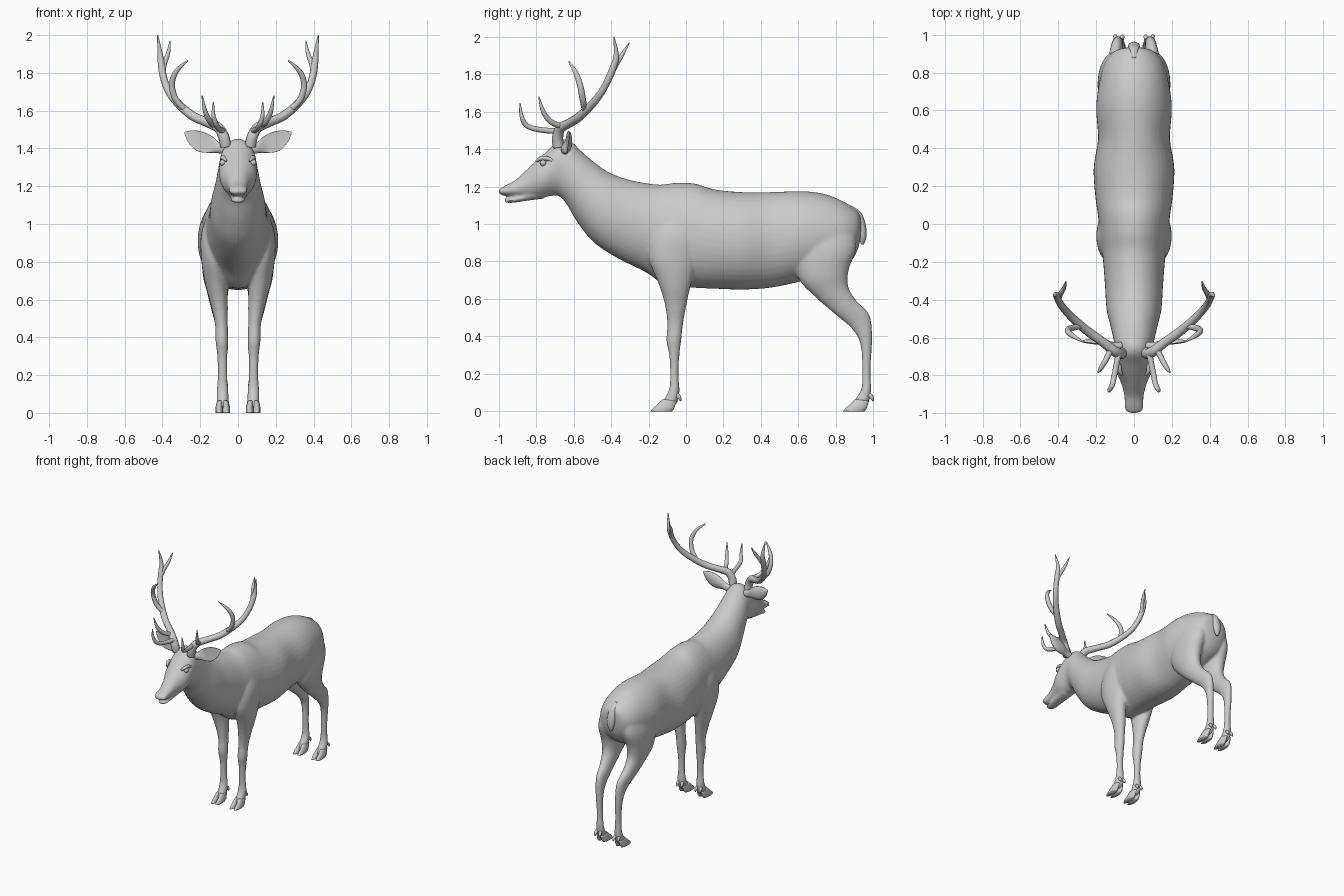
import bpy, bmesh, math
from mathutils import Vector

mat = bpy.data.materials.new("plain grey")
mat.diffuse_color = (0.6, 0.6, 0.6, 1)


def catmull(rows, steps):
    """Smoothly resample a list of equal-length number rows."""
    out = []
    for i in range(len(rows) - 1):
        p0, p1 = rows[max(i - 1, 0)], rows[i]
        p2, p3 = rows[i + 1], rows[min(i + 2, len(rows) - 1)]
        for s in range(steps):
            t = s / steps
            out.append([0.5 * (2 * b + (c - a) * t + (2 * a - 5 * b + 4 * c - d) * t * t
                        + (3 * b - a - 3 * c + d) * t ** 3) for a, b, c, d in zip(p0, p1, p2, p3)])
    return out + [list(rows[-1])]


def skin(name, rings):
    """Mesh object from closed rings of points, capped at both ends."""
    bm = bmesh.new()
    vr = [[bm.verts.new(p) for p in ring] for ring in rings]
    n = len(vr[0])
    for a, b in zip(vr, vr[1:]):
        for k in range(n):
            bm.faces.new((a[k], a[(k + 1) % n], b[(k + 1) % n], b[k]))
    bm.faces.new(vr[0])
    bm.faces.new(vr[-1])
    bmesh.ops.recalc_face_normals(bm, faces=bm.faces)
    me = bpy.data.meshes.new(name)
    bm.to_mesh(me)
    bm.free()
    me.materials.append(mat)
    ob = bpy.data.objects.new(name, me)
    bpy.context.collection.objects.link(ob)
    for p in me.polygons:
        p.use_smooth = True
    return ob


def loft(name, rows, side=1, n=24, steps=4):
    """Rows: y, z of one edge, y, z of the other edge, x centre, half width."""
    rings = []
    for ya, za, yb, zb, x, w in catmull(rows, steps):
        ring = []
        for k in range(n):
            c, s = math.cos(math.tau * k / n), math.sin(math.tau * k / n)
            ring.append((side * x + w * s, (ya + yb) / 2 + (ya - yb) / 2 * c,
                         (za + zb) / 2 + (za - zb) / 2 * c))
        rings.append(ring)
    return skin(name, rings)


def tube(name, rows, side=1, n=10, steps=5):
    """Rows: x, y, z, radius along a curved path."""
    pts = catmull(rows, steps)
    rings = []
    for i, p in enumerate(pts):
        d = Vector(pts[min(i + 1, len(pts) - 1)][:3]) - Vector(pts[max(i - 1, 0)][:3])
        u = d.cross(Vector((0.9, 0.1, -0.4))).normalized()
        v = d.cross(u).normalized()
        ring = []
        for k in range(n):
            a = math.tau * k / n
            q = Vector(p[:3]) + (u * math.cos(a) + v * math.sin(a)) * p[3]
            ring.append((q.x * side, q.y, q.z))
        rings.append(ring)
    return skin(name, rings)


# Torso, neck and head: top edge, bottom edge, centre, half width
trunk = [
    (.935, 1.03, .935, .95, 0, .02), (.915, 1.07, .915, .86, 0, .10),
    (.84, 1.12, .86, .78, 0, .155), (.74, 1.16, .74, .72, 0, .185),
    (.62, 1.175, .60, .69, 0, .20), (.45, 1.17, .45, .66, 0, .19),
    (.30, 1.17, .30, .65, 0, .213), (.15, 1.185, .15, .655, 0, .205),
    (.05, 1.215, .03, .66, 0, .19), (-.05, 1.22, -.10, .665, 0, .18),
    (-.15, 1.21, -.21, .74, 0, .165), (-.30, 1.235, -.36, .815, 0, .153),
    (-.41, 1.275, -.49, .90, 0, .145), (-.49, 1.33, -.58, 1.01, 0, .125),
    (-.56, 1.39, -.64, 1.11, 0, .11), (-.62, 1.445, -.68, 1.15, 0, .10),
    (-.68, 1.445, -.71, 1.15, 0, .10), (-.74, 1.39, -.75, 1.145, 0, .10),
    (-.79, 1.345, -.79, 1.14, 0, .09), (-.85, 1.29, -.84, 1.14, 0, .066),
    (-.91, 1.235, -.91, 1.145, 0, .051), (-.965, 1.205, -.965, 1.15, 0, .05),
    (-.99, 1.19, -.99, 1.157, 0, .04), (-1.0, 1.178, -1.0, 1.165, 0, .015)]
jaw = [(-.74, 1.20, -.76, 1.135, 0, .05), (-.84, 1.17, -.84, 1.125, 0, .045),
       (-.91, 1.145, -.91, 1.115, 0, .038), (-.95, 1.138, -.95, 1.112, 0, .035),
       (-.97, 1.13, -.97, 1.118, 0, .015)]
# Legs: front edge, back edge, centre, half width
fore = [(-.14, 1.08, .05, 1.08, .10, .05), (-.19, .95, .08, .95, .12, .075),
        (-.20, .82, .06, .80, .125, .07), (-.15, .69, .025, .67, .115, .058),
        (-.115, .58, .005, .58, .10, .046), (-.10, .47, -.015, .47, .088, .034),
        (-.105, .38, -.025, .38, .085, .034), (-.09, .30, -.035, .30, .083, .027),
        (-.085, .20, -.04, .20, .082, .025), (-.09, .12, -.035, .11, .082, .031),
        (-.12, .06, -.045, .05, .081, .032), (-.14, .03, -.07, .025, .08, .03)]
hind = [(.62, 1.05, .89, 1.02, .09, .06), (.57, .87, .91, .88, .105, .085),
        (.60, .71, .87, .76, .112, .075), (.69, .61, .865, .67, .108, .056),
        (.80, .515, .91, .59, .10, .042), (.885, .44, .98, .515, .09, .032),
        (.93, .36, .993, .39, .085, .027), (.94, .22, .985, .22, .08, .023),
        (.935, .12, .988, .11, .08, .029), (.90, .06, .975, .05, .08, .032),
        (.88, .03, .955, .025, .08, .03)]
parts = [loft("body", trunk, n=40, steps=5), loft("jaw", jaw)]
for side in (-1, 1):
    parts += [loft("front_leg", fore, side), loft("hind_leg", hind, side)]

# Blend the flesh into one skin
bpy.ops.object.select_all(action='DESELECT')
for ob in parts:
    ob.select_set(True)
bpy.context.view_layer.objects.active = parts[0]
bpy.ops.object.join()
body = parts[0]
remesh = body.modifiers.new("blend", 'REMESH')
remesh.mode, remesh.voxel_size, remesh.use_smooth_shade = 'VOXEL', .009, True
smooth = body.modifiers.new("soften", 'SMOOTH')
smooth.factor, smooth.iterations = .5, 5

# Tail
tail = [(.88, 1.10, .86, 1.06, 0, .02), (.935, 1.06, .90, 1.02, 0, .028),
        (.96, .99, .915, .97, 0, .032), (.962, .93, .925, .92, 0, .024),
        (.948, .89, .935, .89, 0, .006)]
loft("tail", tail, n=16)

for side, tag in ((-1, "left"), (1, "right")):
    # Cloven hooves and dewclaws
    for leg, dy, x in (("front", 0, .081), ("hind", 1.027, .08)):
        for toe, off in (("inner", -.019), ("outer", .019)):
            rows = [(-.125, .065, -.05, .055, x + off * .8, .016),
                    (-.155, .035, -.062, .02, x + off, .019),
                    (-.178, .016, -.068, .008, x + off, .02), (-.19, 0, -.075, 0, x + off, .019)]
            loft(f"{leg}_{tag}_{toe}_hoof", [(a + dy, b, c + dy, d, e, f) for a, b, c, d, e, f in rows],
                 side, 14, 3)
            tube(f"{leg}_{tag}_{toe}_dewclaw", [(x + off * .8, dy - .05, .09, .012),
                 (x + off, dy - .036, .075, .011), (x + off, dy - .028, .055, .003)], side, 8, 3)

    # Cupped ear: x, y, z centre, half height, thickness
    rings = []
    for x, y, z, h, t in catmull([(.07, -.645, 1.395, .025, .022), (.11, -.645, 1.405, .028, .022),
                                  (.15, -.64, 1.42, .043, .028), (.20, -.635, 1.437, .05, .028),
                                  (.25, -.628, 1.463, .033, .018), (.283, -.622, 1.484, .004, .004)], 4):
        cup = .45 * min(1, max(0, (x - .10) / .05))
        ring = []
        for k in range(20):
            c, s = math.cos(math.tau * k / 20), math.sin(math.tau * k / 20)
            depth = s if s > 0 else s * (1 - 2.4 * cup)
            ring.append((side * (x - .35 * h * c), y + t * depth, z + h * c))
        rings.append(ring)
    skin(f"{tag}_ear", rings)

    # Antler: main beam, fork, middle tine and two brow tines
    tube(f"{tag}_antler_beam", [
        (.065, -.68, 1.41, .03), (.075, -.685, 1.46, .03), (.105, -.67, 1.51, .027),
        (.17, -.62, 1.54, .024), (.24, -.57, 1.572, .024), (.31, -.51, 1.63, .022),
        (.36, -.46, 1.69, .02), (.39, -.42, 1.76, .019), (.404, -.39, 1.83, .019),
        (.412, -.372, 1.90, .014), (.426, -.385, 2.0, .003)], side)
    tube(f"{tag}_antler_fork", [(.40, -.40, 1.80, .014), (.388, -.37, 1.855, .014),
         (.37, -.34, 1.905, .011), (.36, -.303, 1.967, .003)], side)
    tube(f"{tag}_middle_tine", [(.275, -.54, 1.60, .014), (.33, -.55, 1.66, .017), (.35, -.565, 1.74, .016),
         (.325, -.59, 1.81, .013), (.265, -.625, 1.867, .003)], side)
    tube(f"{tag}_lower_brow_tine", [(.08, -.68, 1.495, .016), (.10, -.78, 1.503, .015),
         (.115, -.85, 1.525, .014), (.13, -.877, 1.575, .011), (.13, -.886, 1.645, .003)], side)
    tube(f"{tag}_upper_brow_tine", [(.12, -.66, 1.52, .016), (.15, -.72, 1.545, .015),
         (.175, -.762, 1.60, .012), (.19, -.785, 1.68, .003)], side)

    # Eye with brow ridge
    bpy.ops.mesh.primitive_uv_sphere_add(segments=16, ring_count=10, radius=.017,
                                         location=(side * .08, -.762, 1.325))
    eye = bpy.context.object
    eye.name = f"{tag}_eye"
    eye.data.materials.append(mat)
    bpy.ops.object.shade_smooth()
    tube(f"{tag}_brow", [(.062, -.80, 1.335, .006), (.077, -.772, 1.35, .012),
                         (.082, -.735, 1.348, .012), (.09, -.70, 1.33, .005)], side)
